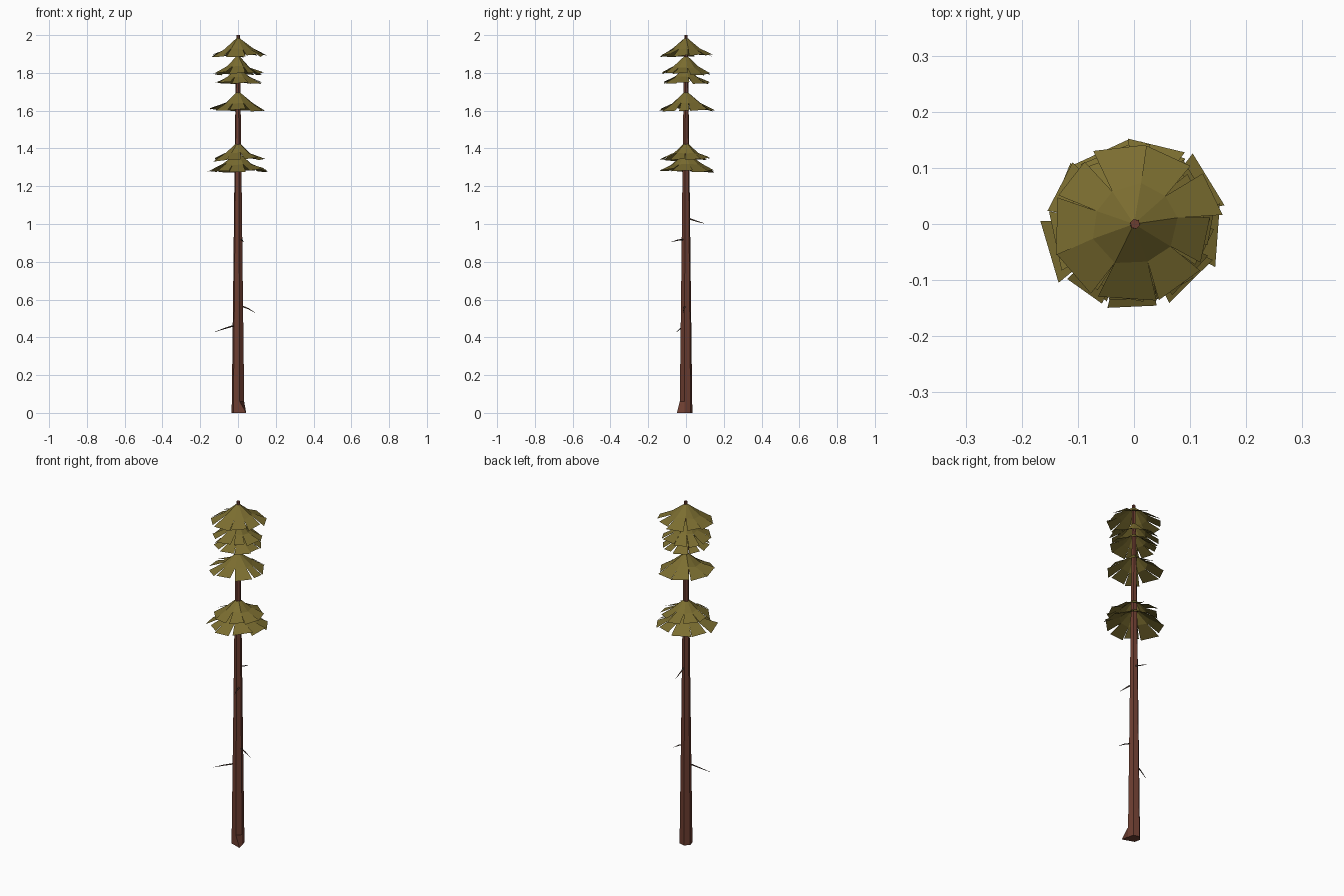
import bpy, bmesh, math, random
from mathutils import Vector

if "Cube" in bpy.data.objects:
    bpy.data.objects.remove(bpy.data.objects["Cube"])

random.seed(4)


def material(name, rgb):
    m = bpy.data.materials.new(name)
    m.diffuse_color = (*rgb, 1)
    m.use_nodes = True
    m.node_tree.nodes["Principled BSDF"].inputs["Base Color"].default_value = m.diffuse_color
    return m


BARK = material("bark", (0.15, 0.047, 0.03))
DEAD = material("dead_wood", (0.06, 0.035, 0.025))
NEEDLES = material("needles", (0.20, 0.155, 0.03))


def finish(name, bm, mat):
    me = bpy.data.meshes.new(name)
    bm.to_mesh(me)
    bm.free()
    me.materials.append(mat)
    ob = bpy.data.objects.new(name, me)
    bpy.context.collection.objects.link(ob)
    return ob


def tube(name, path, sides, mat, turn=0.0):
    """Capped tapering tube through (point, radius) pairs; level rings if vertical."""
    bm = bmesh.new()
    axis = (Vector(path[-1][0]) - Vector(path[0][0])).to_track_quat('Z', 'Y')
    rings = []
    for p, r in path:
        rings.append([bm.verts.new(Vector(p) + axis @ Vector((
            r * math.cos(turn + math.tau * i / sides),
            r * math.sin(turn + math.tau * i / sides), 0))) for i in range(sides)])
    for a, b in zip(rings, rings[1:]):
        for i in range(sides):
            j = (i + 1) % sides
            bm.faces.new((a[i], a[j], b[j], b[i]))
    bm.faces.new(rings[0][::-1])
    bm.faces.new(rings[-1])
    # root flare: push the front-right corner of the lowest ring outwards
    if name == "trunk":
        corner = max(rings[0], key=lambda v: v.co.x - v.co.y)
        corner.co = (0.043, -0.048, 0)
    return finish(name, bm, mat)


# trunk
tube("trunk", [((0, 0, 0), 0.035), ((0, 0, 0.06), 0.034), ((0, 0, 0.7), 0.026),
               ((0, 0, 1.3), 0.019), ((0, 0, 1.8), 0.012), ((0.002, 0, 2.0), 0.009)],
     6, BARK, math.radians(15))

# dead twigs: root, elbow, tip
TWIGS = [((-0.02, -0.015, 0.462), (-0.07, -0.03, 0.447), (-0.125, -0.05, 0.428)),
         ((0.02, -0.005, 0.565), (0.055, -0.012, 0.552), (0.09, -0.015, 0.53)),
         ((0.018, -0.015, 0.918), (0.022, -0.045, 0.914), (0.032, -0.077, 0.905)),
         ((0.002, 0.012, 1.03), (0.0, 0.055, 1.015), (-0.004, 0.1, 1.002))]
for k, (a, b, c) in enumerate(TWIGS):
    tube(f"dead_twig_{k + 1}", [(a, 0.005), (b, 0.0035), (c, 0.0008)], 3, DEAD)


def tier(name, top, rim_z, radius):
    """Tent-like cone whose skirt is split into drooping, overlapping fronds."""
    bm = bmesh.new()
    n = 9
    start = random.uniform(0, math.tau)
    step = math.tau / n

    def pt(r, ang, z):
        return bm.verts.new((r * math.cos(ang), r * math.sin(ang), z))

    drop = top - rim_z
    angs = [start + step * (i + random.uniform(-.15, .15)) for i in range(n)]
    tip = [pt(0.007, a, top) for a in angs]
    mid = [pt(radius * random.uniform(.42, .5), a,
              top - drop * random.uniform(.5, .6)) for a in angs]
    for i in range(n):
        j = (i + 1) % n
        bm.faces.new((tip[i], mid[i], mid[j], tip[j]))
        a0 = angs[i]
        a1 = angs[j] + (math.tau if j == 0 else 0)
        r = radius * random.uniform(.87, 1.0)
        z = rim_z + drop * random.uniform(0, .13)
        lo = pt(r * random.uniform(.94, 1), a0 + step * random.uniform(-.06, .14), z)
        hi = pt(r * random.uniform(.94, 1), a1 - step * random.uniform(-.06, .14),
                z + drop * random.uniform(0, .12))
        bm.faces.new((mid[i], lo, hi, mid[j]))
    return finish(name, bm, NEEDLES)


# foliage tiers, top to bottom: apex height, rim height, radius
TIERS = [(1.985, 1.88, 0.16), (1.89, 1.785, 0.14), (1.825, 1.74, 0.135),
         (1.70, 1.595, 0.162), (1.43, 1.33, 0.147), (1.375, 1.27, 0.172)]
for k, t in enumerate(TIERS):
    tier(f"foliage_tier_{k + 1}", *t)
